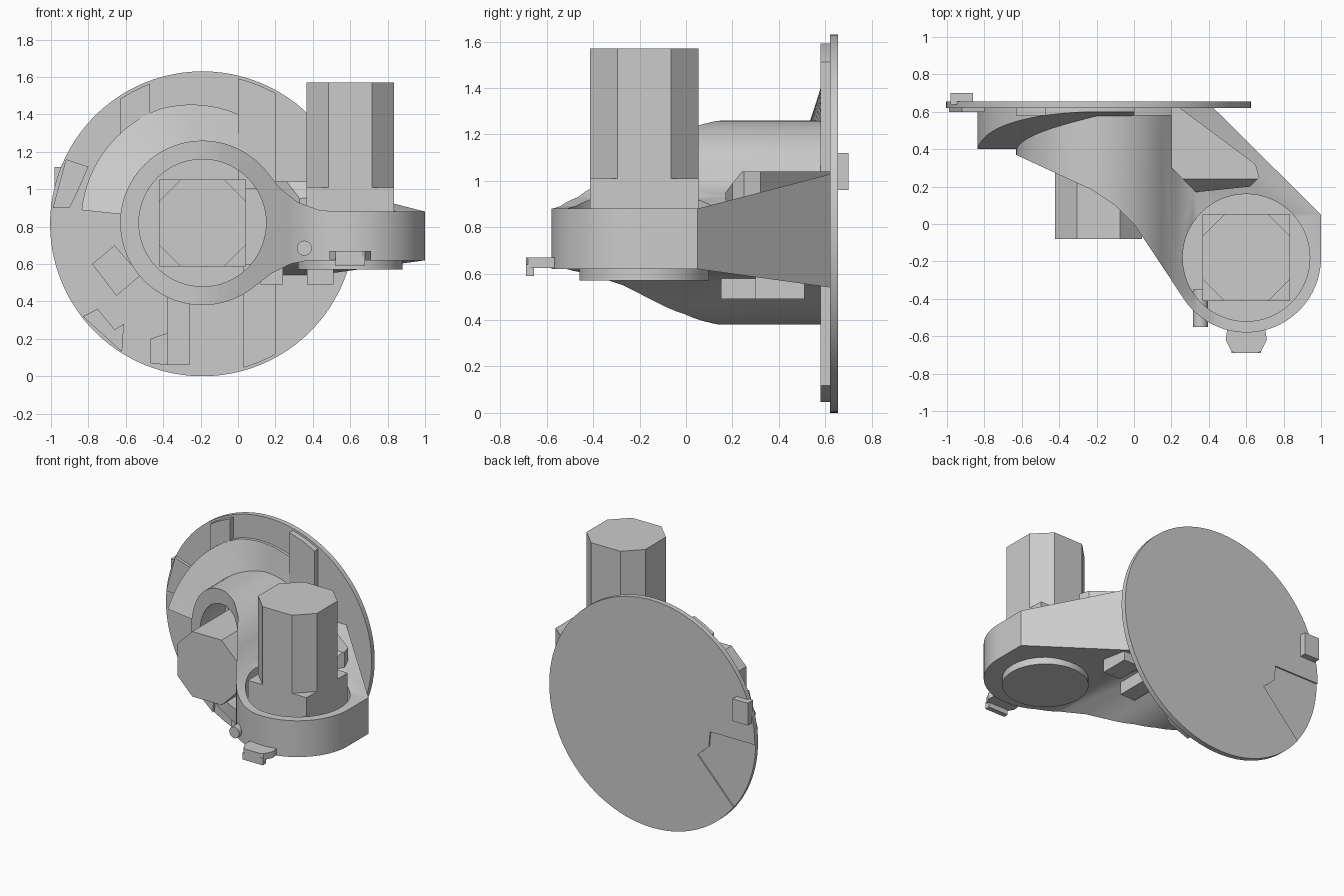
import bpy, bmesh, math
from math import cos, sin, radians

if "Cube" in bpy.data.objects:
    bpy.data.objects.remove(bpy.data.objects["Cube"])

MAP = {'x': lambda a, b, d: (d, a, b),
       'y': lambda a, b, d: (a, d, b),
       'z': lambda a, b, d: (a, b, d)}
PIPE = (-0.19, 0.82)      # x, z centre of the horizontal pipe
SOCKET = (0.60, -0.18)    # x, y centre of the vertical socket


def finish(name, bm, smooth=True):
    bmesh.ops.recalc_face_normals(bm, faces=bm.faces[:])
    me = bpy.data.meshes.new(name)
    bm.to_mesh(me)
    bm.free()
    ob = bpy.data.objects.new(name, me)
    bpy.context.collection.objects.link(ob)
    if smooth:
        shade(ob)
    return ob


def shade(ob):
    bpy.ops.object.select_all(action='DESELECT')
    ob.select_set(True)
    bpy.context.view_layer.objects.active = ob
    bpy.ops.object.shade_smooth_by_angle(angle=radians(25))


def loft(name, sections, smooth=True):
    bm = bmesh.new()
    rows = [[bm.verts.new(p) for p in s] for s in sections]
    n = len(rows[0])
    for r, s in zip(rows, rows[1:]):
        for i in range(n):
            j = (i + 1) % n
            bm.faces.new((r[i], r[j], s[j], s[i]))
    bm.faces.new(rows[0])
    bm.faces.new(rows[-1])
    return finish(name, bm, smooth)


def prism(name, pts, axis, lo, hi, smooth=False):
    f = MAP[axis]
    return loft(name, [[f(a, b, d) for a, b in pts] for d in (lo, hi)], smooth)


def arc(c, r, a0, a1, n):
    return [(c[0] + r * cos(radians(a0 + (a1 - a0) * i / n)),
             c[1] + r * sin(radians(a0 + (a1 - a0) * i / n))) for i in range(n + 1)]


def disc(name, c, r, axis, lo, hi, n=64):
    return prism(name, arc(c, r, 0, 360, n)[:-1], axis, lo, hi, True)


def rect(x0, x1, y0, y1):
    return [(x0, y0), (x1, y0), (x1, y1), (x0, y1)]


def boolean(ob, other, op):
    m = ob.modifiers.new(op, 'BOOLEAN')
    m.operation, m.object, m.solver = op, other, 'EXACT'
    bpy.context.view_layer.objects.active = ob
    bpy.ops.object.modifier_apply(modifier=m.name)
    bpy.data.objects.remove(other)


# Bracket body: front silhouette crossed with plan silhouette
front = arc(PIPE, 0.44, 40, 310, 54) + [
    (0.18, 0.55), (0.28, 0.60), (0.38, 0.62), (1.05, 0.62), (1.05, 0.88),
    (0.52, 0.88), (0.43, 0.89), (0.32, 0.93), (0.22, 1.01)]
plan = [(-0.7, 0.625), (-0.7, 0.40), (-0.62, 0.365), (-0.22, 0.18), (-0.1, 0.10), (0, 0)] + \
    arc(SOCKET, 0.40, 215, 360, 32) + [(1.0, 0.05), (0.42, 0.625)]
body = prism("bracket_body", front, 'y', -0.8, 0.625)
boolean(body, prism("cut", plan, 'z', 0.2, 1.4), 'INTERSECT')

# Flared web between the socket and the flange
web = prism("web", [(0.05, 0.62), (0.05, 0.88), (0.625, 1.03), (0.625, 0.54)], 'x', 0.2, 1.1)
boolean(web, prism("cut", [(0.2, 0.05), (1.0, 0.05), (0.42, 0.625), (0.2, 0.625)], 'z', 0.3, 1.2),
        'INTERSECT')
boolean(body, web, 'UNION')
boolean(body, disc("cut", PIPE, 0.34, 'y', -1, 0.60), 'DIFFERENCE')
boolean(body, disc("cut", SOCKET, 0.34, 'z', 0.65, 1.3), 'DIFFERENCE')
shade(body)
disc("socket_bottom_cap", SOCKET, 0.28, 'z', 0.57, 0.63)

# Stiffening block on the web
gusset = prism("web_gusset", [(0.20, 0.625), (0.24, 0.625), (0.65, 0.32), (0.67, 0.25),
                              (0.62, 0.20), (0.33, 0.17), (0.20, 0.30)], 'z', 0.7, 1.04)
boolean(gusset, prism("cut", [(0.1, 0.6), (0.1, 0.86), (0.24, 1.04), (0.7, 1.1), (0.7, 0.6)],
                      'x', 0, 1), 'INTERSECT')


# Shafts: square foot with a chamfered-corner bar
def shaft(name, c, axis, lo, mid, hi, h=0.233, k=0.117):
    x, y = c
    oct_pts = [(h, -h + k), (h, h - k), (h - k, h), (-h + k, h),
               (-h, h - k), (-h, -h + k), (-h + k, -h), (h - k, -h)]
    prism(name + "_foot", rect(x - h, x + h, y - h, y + h), axis, lo, mid)
    prism(name + "_bar", [(x + a, y + b) for a, b in oct_pts], axis, mid, hi)


shaft("vertical_shaft", SOCKET, 'z', 0.63, 1.01, 1.57)
shaft("horizontal_shaft", PIPE, 'y', 0.61, 0.49, -0.08)

# Round flange with a shallow recessed sector on the back
FC = (-0.19, 0.815)
flange = disc("flange_disc", FC, 0.815, 'y', 0.62, 0.656, 96)
boolean(flange, prism("cut", [(-1.1, 0.81), (-0.65, 0.81), (-0.64, 0.70), (-0.55, 0.62),
                              (-0.90, 0.25), (-1.1, 0.2)], 'y', 0.646, 0.7), 'DIFFERENCE')
shade(flange)

# Raised strips on the flange front, trimmed to the disc
for name, x0, x1, z0, z1 in (("strip_right_upper", 0.0, 0.20, 1.0, 1.7),
                             ("strip_right_lower", 0.03, 0.20, 0, 0.6),
                             ("strip_left_upper", -0.63, -0.47, 1.1, 1.7)):
    s = prism(name, rect(x0, x1, z0, z1), 'y', 0.58, 0.625)
    boolean(s, disc("cut", FC, 0.80, 'y', 0.5, 0.7), 'INTERSECT')

# Helical ramp wrapped round the pipe's upper left
sections = []
for i in range(32):
    a = 174 - 124 * i / 31
    t = min(1, (174 - a) / 84)
    ro = 0.65 - 0.06 * max(0, 110 - a) / 60
    yo, yi = 0.40 + 0.2 * (1 - (1 - t) ** 2), 0.40 + 0.175 * t
    sections.append([(PIPE[0] + r * cos(radians(a)), y, PIPE[1] + r * sin(radians(a)))
                     for r, y in ((0.41, 0.625), (ro, 0.625), (ro, yo), (0.41, yi))])
loft("helical_ramp", sections)

# Small lugs on the flange front and the tab behind it
for name, pts, y0 in (
        ("lug_side", [(-0.99, 0.90), (-0.90, 0.90), (-0.87, 0.96), (-0.80, 1.12), (-0.92, 1.16)], 0.60),
        ("lug_tilted", [(-0.66, 0.70), (-0.78, 0.60), (-0.65, 0.43), (-0.52, 0.54)], 0.56),
        ("lug_corner", [(-0.83, 0.32), (-0.75, 0.36), (-0.66, 0.25), (-0.61, 0.28), (-0.62, 0.13)], 0.60),
        ("lug_bottom", rect(-0.38, -0.26, 0.06, 0.42), 0.58),
        ("lug_bottom_side", [(-0.47, 0.07), (-0.47, 0.20), (-0.38, 0.23), (-0.38, 0.06)], 0.60)):
    prism(name, pts, 'y', y0, 0.63)
prism("rear_tab", rect(-0.98, -0.86, 0.96, 1.12), 'y', 0.64, 0.70)

# Tabs under the web
prism("under_tab_outer", rect(0.37, 0.51, 0.30, 0.51), 'z', 0.49, 0.64)
prism("under_tab_inner", rect(0.12, 0.24, 0.15, 0.45), 'z', 0.49, 0.62)

# Front latch and pin
latch = [(0.50, -0.55), (0.49, -0.62), (0.52, -0.68), (0.54, -0.69),
         (0.66, -0.69), (0.68, -0.68), (0.71, -0.62), (0.70, -0.55)]
prism("latch_plate", latch, 'z', 0.625, 0.67)
prism("latch_lip", rect(0.52, 0.68, -0.69, -0.655), 'z', 0.59, 0.64)
disc("front_pin", (0.355, 0.685), 0.04, 'y', -0.55, -0.35, 20)
